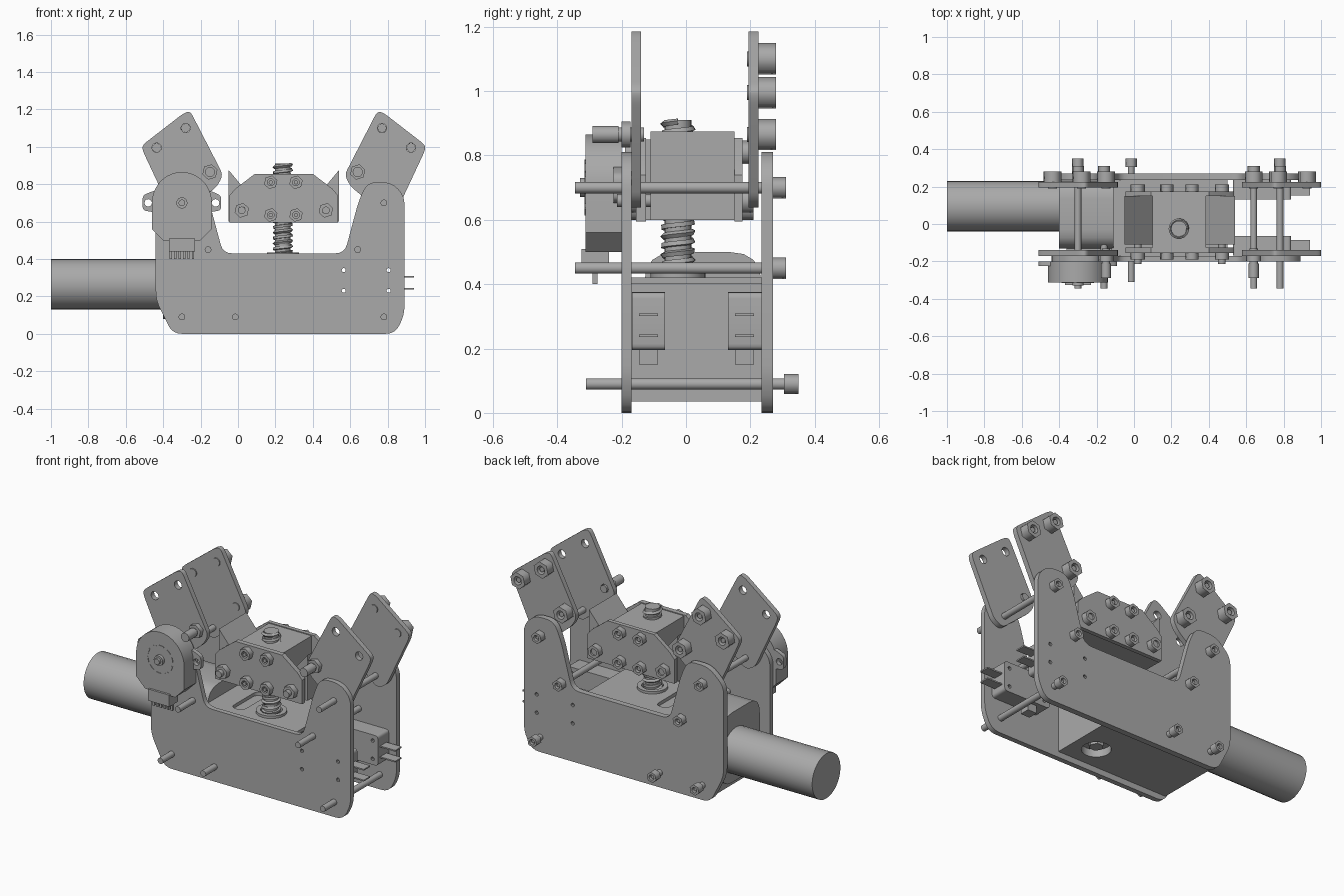
import bpy, math
from mathutils import Vector, Matrix

if "Cube" in bpy.data.objects:
    bpy.data.objects.remove(bpy.data.objects["Cube"])

metal = bpy.data.materials.new("grey_metal")
metal.use_nodes = True
GREY = (0.4, 0.4, 0.4, 1)
metal.diffuse_color = GREY
metal.node_tree.nodes["Principled BSDF"].inputs["Base Color"].default_value = GREY

MID = 0.245  # mirror line of the jaws


def mx(x):
    return 2 * MID - x


def ngon(x, y, r, n=16, turn=0.0):
    return [(x + r * math.cos(turn + math.tau * i / n),
             y + r * math.sin(turn + math.tau * i / n)) for i in range(n)]


def rounded(points, r):
    """Replace each corner by a short arc."""
    out = []
    for i, p in enumerate(points):
        p, a, b = Vector(p), Vector(points[i - 1]), Vector(points[(i + 1) % len(points)])
        s = p + (a - p).normalized() * min(r, (a - p).length * 0.45)
        e = p + (b - p).normalized() * min(r, (b - p).length * 0.45)
        for t in (0, 0.25, 0.5, 0.75, 1):
            out.append(s * (1 - t) ** 2 + p * 2 * t * (1 - t) + e * t * t)
    return out


def rect(x0, x1, y0, y1):
    return [(x0, y0), (x1, y0), (x1, y1), (x0, y1)]


def finish(name, curve, matrix, smooth=False):
    tmp = bpy.data.objects.new(name + "_tmp", curve)
    bpy.context.collection.objects.link(tmp)
    bpy.context.view_layer.update()
    mesh = bpy.data.meshes.new_from_object(
        tmp.evaluated_get(bpy.context.evaluated_depsgraph_get()))
    bpy.data.objects.remove(tmp)
    mesh.transform(matrix)
    mesh.materials.clear()
    mesh.materials.append(metal)
    obj = bpy.data.objects.new(name, mesh)
    bpy.context.collection.objects.link(obj)
    if smooth:
        bpy.ops.object.select_all(action='DESELECT')
        obj.select_set(True)
        bpy.context.view_layer.objects.active = obj
        bpy.ops.object.shade_smooth_by_angle(angle=math.radians(32))
    return obj


def add_spline(curve, points):
    s = curve.splines.new('POLY')
    s.points.add(len(points) - 1)
    for sp, p in zip(s.points, points):
        sp.co = (p[0], p[1], p[2] if len(p) > 2 else 0, 1)
    return s


def slab(name, outline, lo, hi, holes=(), axis='Y', smooth=True):
    """Extrude an outline (with holes) from lo to hi along an axis."""
    c = bpy.data.curves.new(name, 'CURVE')
    c.dimensions, c.fill_mode, c.extrude = '2D', 'BOTH', (hi - lo) / 2
    for loop in (outline, *holes):
        add_spline(c, loop).use_cyclic_u = True
    mid = (lo + hi) / 2
    m = {'Y': Matrix.Translation((0, mid, 0)) @ Matrix.Rotation(math.pi / 2, 4, 'X'),
         'Z': Matrix.Translation((0, 0, mid)),
         'X': Matrix(((0, 0, 1, mid), (1, 0, 0, 0), (0, 1, 0, 0), (0, 0, 0, 1)))}[axis]
    return finish(name, c, m, smooth)


def rod(name, x, z, lo, hi, r=0.018, n=14):
    slab(name, ngon(x, z, r, n), lo, hi)


def nut(name, x, z, lo, hi, r=0.042):
    slab(name, ngon(x, z, r, 6, 0.3), lo, hi, [ngon(x, z, r * 0.5, 12)], smooth=False)
    rod(name + "_core", x, z, lo, hi - 0.01 if lo > 0 else hi, r * 0.3, 10)


# Side plates
side = rounded([(-0.35, 0), (0.84, 0), (0.89, 0.1), (0.89, 0.74), (0.82, 0.81), (0.69, 0.81),
                (0.645, 0.71), (0.57, 0.43), (-0.08, 0.43), (-0.155, 0.71), (-0.2, 0.81),
                (-0.34, 0.81), (-0.44, 0.72), (-0.44, 0.18)], 0.05)
pin_holes = [ngon(x, z, 0.011, 10) for x in (0.565, 0.805) for z in (0.23, 0.34)]
for name, lo, hi in (("front", -0.2, -0.17), ("back", 0.235, 0.27)):
    slab(name + "_side_plate", side, lo, hi, pin_holes)

# Through bolts
for x in (-0.30, -0.015, 0.78):
    rod("lower_bolt", x, 0.09, -0.31, 0.33)
    nut("lower_bolt_head", x, 0.09, 0.305, 0.35, 0.032)
for z, xs in ((0.45, (-0.16, 0.64)), (0.70, (-0.30, 0.78))):
    for x in xs:
        rod("upper_bolt", x, z, -0.345, 0.29)
        nut("upper_bolt_head", x, z, 0.27, 0.31, 0.034)

# Jaw plates with their bolts
jaw = rounded([(0.745, 1.19), (0.78, 1.18), (1.0, 1.01), (1.0, 0.98), (0.85, 0.66),
               (0.79, 0.63), (0.60, 0.79), (0.57, 0.85)], 0.03)
jaw_holes = ((0.77, 1.10), (0.925, 0.995), (0.64, 0.865))
for flip, label in ((False, "left"), (True, "right")):
    place = (lambda p: (mx(p[0]), p[1])) if flip else (lambda p: (p[0], p[1]))
    outline = [place(p) for p in jaw]
    holes = [ngon(*place(p), 0.025, 14) for p in jaw_holes]
    slab(label + "_jaw_front", outline, -0.17, -0.14, holes)
    slab(label + "_jaw_back", outline, 0.195, 0.225, holes)
    for p in jaw_holes:
        nut(label + "_jaw_bolt", *place(p), 0.225, 0.28, 0.05)
        rod(label + "_jaw_bolt_shank", *place(p), 0.19, 0.23, 0.024)
    x, z = place(jaw_holes[2])
    rod(label + "_pin", x, z, -0.23, -0.13, 0.022)
    nut(label + "_pin_nut", x, z, -0.2, -0.172, 0.042)
    slab(label + "_pin_head", ngon(x, z, 0.027, 12), -0.29, -0.21)
    # Wedge at the end of the travelling carriage
    wedge = [place(p) for p in ((0.385, 0.6), (0.54, 0.6), (0.54, 0.875), (0.385, 0.69))]
    slab(label + "_carriage_wedge", wedge, -0.11, 0.15)

# Travelling carriage
slab("carriage_block", rect(0.10, 0.385, 0.6, 0.85), -0.125, 0.15)
half = [(0.535, 0.595), (0.535, 0.74), (0.505, 0.775), (0.40, 0.855)]
cheek = half + [(mx(x), z) for x, z in reversed(half)]
for name, lo, hi in (("front", -0.155, -0.125), ("back", 0.15, 0.175)):
    slab(name + "_carriage_cheek", cheek, lo, hi)
    for x, z, r in [(x, z, 0.037) for x in (0.175, 0.31) for z in (0.635, 0.81)] + \
                   [(0.02, 0.66, 0.04), (0.47, 0.66, 0.04)]:
        a, b = (lo - 0.035, lo) if lo < 0 else (hi, hi + 0.035)
        nut(name + "_carriage_bolt", x, z, a, b, r)
for x in (0.02, 0.47):
    rod("carriage_pin", x, 0.66, -0.215, 0.2, 0.02)

# Lead screw with helical thread
SX, SY = 0.24, -0.025
slab("screw_core", ngon(SX, SY, 0.042, 20), 0.1, 0.91, axis='Z')
thread = bpy.data.curves.new("thread", 'CURVE')
thread.dimensions, thread.bevel_depth, thread.bevel_resolution = '3D', 0.01, 0
TURNS, STEPS = 17, 18
add_spline(thread, [(SX + 0.045 * math.cos(math.tau * i / STEPS),
                     SY + 0.045 * math.sin(math.tau * i / STEPS),
                     0.41 + 0.495 * i / (TURNS * STEPS)) for i in range(TURNS * STEPS + 1)])
finish("screw_thread", thread, Matrix.Identity(4), True)
slab("screw_collar", ngon(SX, SY, 0.085, 24), 0.41, 0.435, [ngon(SX, SY, 0.06, 24)], 'Z')

# Gearbox with a round bearing opening
opening = [ngon(SX, SY, 0.08, 24)]
slab("gearbox", rect(-0.36, 0.38, -0.17, 0.235), 0.035, 0.40, opening, 'Z')
slab("gearbox_lid", rect(-0.12, 0.5, -0.17, 0.235), 0.40, 0.42,
     opening + [rounded(rect(0.02, 0.1, -0.1, 0.15), 0.04)], 'Z')
slab("bearing", ngon(SX, SY, 0.08, 24), 0.08, 0.12, axis='Z')
slab("bearing_bolt", ngon(SX, SY, 0.04, 6), 0.05, 0.09, axis='Z')

# Motor and its rounded mount
slab("motor", ngon(0.095, 0.265, 0.135, 28), -1.0, -0.35, axis='X')
slab("motor_mount", rounded(rect(-0.13, 0.235, 0.08, 0.5), 0.1), -0.40, -0.11, axis='X')

# Angle sensor
PX, PZ = -0.30, 0.70
arc = [(PX + 0.16 * math.cos(math.pi * i / 18), PZ + 0.165 * math.sin(math.pi * i / 18))
       for i in range(19)]
slab("sensor_body", arc + [(PX - 0.16, 0.56), (PX - 0.1, 0.5), (PX + 0.1, 0.5),
                           (PX + 0.16, 0.56)], -0.312, -0.2)
ears = rounded([(-0.51, 0.66), (-0.45, 0.65), (-0.15, 0.65), (-0.09, 0.66),
                (-0.09, 0.74), (-0.15, 0.765), (-0.45, 0.765), (-0.51, 0.74)], 0.02)
slab("sensor_ears", ears, -0.225, -0.2, [ngon(x, PZ, 0.02, 12) for x in (-0.48, -0.12)])
slab("sensor_connector", rect(PX - 0.07, PX + 0.07, 0.44, 0.51), -0.325, -0.24)
for i in range(6):
    x = PX - 0.06 + i * 0.024
    slab("sensor_pin", rect(x - 0.006, x + 0.006, 0.40, 0.45), -0.29, -0.275)
rod("sensor_shaft", PX, PZ, -0.33, -0.31, 0.03)
for i in range(10):
    a0 = math.tau * i / 10
    seg = [(PX + r * math.cos(a0 + t), PZ + r * math.sin(a0 + t))
           for r, ts in ((0.087, (0, 0.2, 0.4)), (0.08, (0.4, 0.2, 0))) for t in ts]
    slab("sensor_mark", seg, -0.315, -0.31)

# Limit switches
for name, lo, hi in (("front", -0.168, -0.065), ("back", 0.13, 0.234)):
    slab(name + "_switch", rounded(rect(0.53, 0.84, 0.195, 0.375), 0.02), lo, hi,
         pin_holes)
    mid = (lo + hi) / 2
    slab(name + "_switch_button", rect(0.60, 0.66, 0.15, 0.2), mid - 0.03, mid + 0.03)
    for z in (0.24, 0.305):
        slab(name + "_switch_terminal", rect(0.83, 0.94, z - 0.004, z + 0.004),
             mid - 0.03, mid + 0.03)
